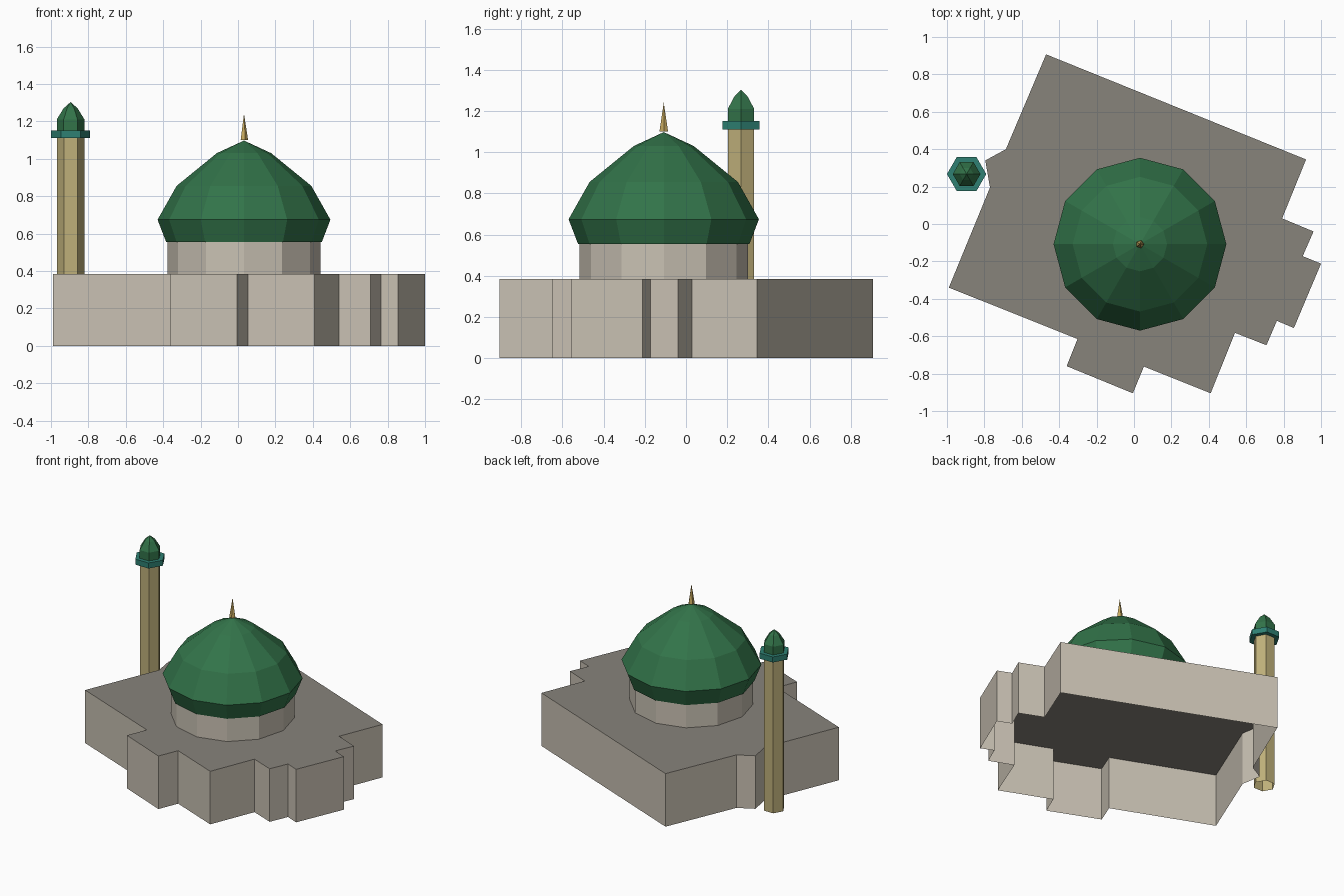
import bpy
import bmesh
from math import cos, sin, tau

cube = bpy.data.objects.get("Cube")
if cube:
    bpy.data.objects.remove(cube, do_unlink=True)


def srgb(c):
    c /= 255
    return c / 12.92 if c <= 0.04045 else ((c + 0.055) / 1.055) ** 2.4


def material(name, *rgb):
    mat = bpy.data.materials.new(name)
    colour = (*[srgb(c) for c in rgb], 1)
    mat.use_nodes = True
    mat.diffuse_color = colour
    mat.node_tree.nodes["Principled BSDF"].inputs["Base Color"].default_value = colour
    return mat


STONE = material("pale stone", 201, 193, 179)
ROOF = material("grey roof", 135, 131, 123)
GREEN = material("dome green", 50, 115, 73)
TEAL = material("balcony teal", 46, 128, 114)
SAND = material("tower sand", 191, 176, 122)
GOLD = material("spike gold", 200, 170, 95)


def finish(name, bm, *mats):
    mesh = bpy.data.meshes.new(name)
    bm.to_mesh(mesh)
    bm.free()
    for mat in mats:
        mesh.materials.append(mat)
    obj = bpy.data.objects.new(name, mesh)
    bpy.context.collection.objects.link(obj)
    return obj


def turned(name, centre, sides, profile, mat, floor=True):
    """Faceted solid of revolution from (radius, height) pairs; radius 0 is a tip."""
    bm = bmesh.new()
    cx, cy = centre
    rings = []
    for r, z in profile:
        count = sides if r else 1
        rings.append([bm.verts.new((cx + r * cos(tau * i / sides),
                                    cy + r * sin(tau * i / sides), z))
                      for i in range(count)])
    for low, high in zip(rings, rings[1:]):
        for i in range(sides):
            j = (i + 1) % sides
            if len(high) == 1:
                bm.faces.new((low[i], low[j], high[0]))
            else:
                bm.faces.new((low[i], low[j], high[j], high[i]))
    if floor:
        bm.faces.new(rings[0][::-1])
    if len(rings[-1]) > 1:
        bm.faces.new(rings[-1])
    return finish(name, bm, mat)


# Prayer hall: stepped footprint, open underneath, walls under a flat roof
footprint = [(-.47, .907), (.92, .345), (.792, .03), (.96, -.04), (.902, -.172),
             (1, -.212), (.855, -.556), (.764, -.518), (.708, -.648), (.54, -.582),
             (.41, -.905), (.053, -.762), (-.006, -.905), (-.36, -.76), (-.302, -.615),
             (-.99, -.34), (-.77, .195), (-.795, .34), (-.685, .40)]
bm = bmesh.new()
low, high = [[bm.verts.new((x, y, z)) for x, y in reversed(footprint)]
             for z in (0, .385)]
for i in range(len(low)):
    bm.faces.new((low[i - 1], low[i], high[i], high[i - 1]))
bm.faces.new(high).material_index = 1
finish("prayer_hall", bm, STONE, ROOF)

# Drum, dome and spike
DOME = (.032, -.108)
turned("drum", DOME, 12, [(.408, .385), (.408, .554)], STONE, floor=False)
turned("dome", DOME, 12, [(.416, .554), (.462, .674), (.36, .855),
                          (.145, 1.03), (0, 1.097)], GREEN)
turned("dome_spike", DOME, 5, [(.022, 1.1), (0, 1.24)], GOLD)

# Tower with balcony and cap
TOWER = (-.895, .267)
turned("tower_shaft", TOWER, 6, [(.073, 0), (.073, 1.11)], SAND, floor=False)
turned("tower_balcony", TOWER, 6, [(.105, 1.11), (.105, 1.15)], TEAL)
turned("tower_cap", TOWER, 6, [(.074, 1.15), (.074, 1.21), (.037, 1.27),
                               (0, 1.303)], GREEN)
